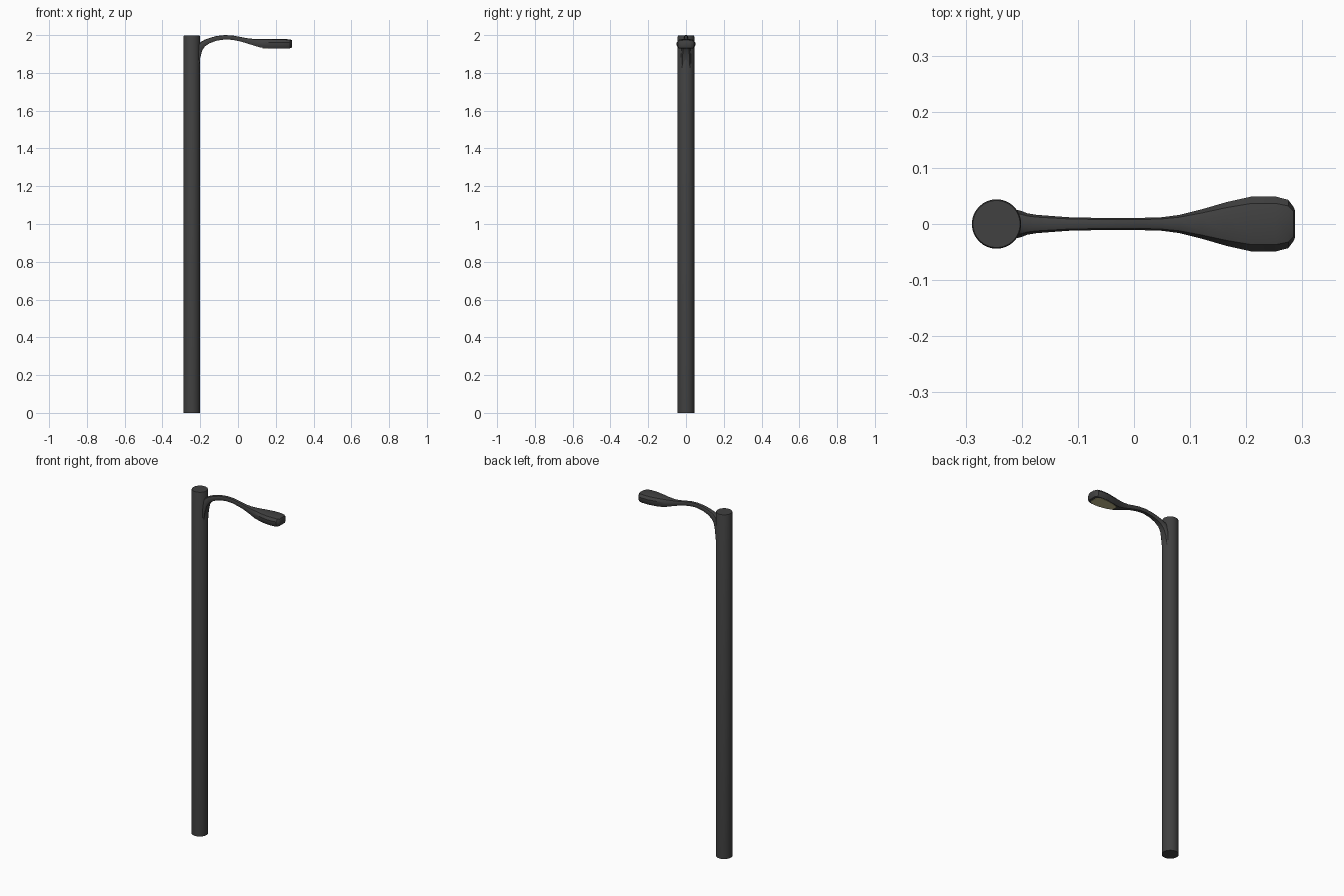
import bpy, bmesh, math

if "Cube" in bpy.data.objects:
    bpy.data.objects.remove(bpy.data.objects["Cube"])


def material(name, rgb):
    m = bpy.data.materials.new(name)
    m.diffuse_color = (*rgb, 1)
    m.use_nodes = True
    m.node_tree.nodes["Principled BSDF"].inputs["Base Color"].default_value = m.diffuse_color
    return m


dark = material("dark grey metal", (0.052, 0.052, 0.052))
glow = material("pale yellow lens", (0.55, 0.50, 0.27))


def finish(bm, name, mat, angle=30):
    bmesh.ops.recalc_face_normals(bm, faces=bm.faces)
    me = bpy.data.meshes.new(name)
    bm.to_mesh(me)
    bm.free()
    ob = bpy.data.objects.new(name, me)
    bpy.context.collection.objects.link(ob)
    me.materials.append(mat)
    bpy.context.view_layer.objects.active = ob
    ob.select_set(True)
    bpy.ops.object.shade_smooth_by_angle(angle=math.radians(angle))
    ob.select_set(False)
    return ob


def loft(bm, rings):
    vs = [[bm.verts.new(p) for p in r] for r in rings]
    n = len(vs[0])
    for a, b in zip(vs, vs[1:]):
        for i in range(n):
            j = (i + 1) % n
            bm.faces.new((a[i], a[j], b[j], b[i]))
    bm.faces.new(vs[0])
    bm.faces.new(vs[-1])


# Pole: straight tube with a tiny rounded top edge
bm = bmesh.new()
N = 32
loft(bm, [[(-0.245 + r * math.cos(2 * math.pi * i / N), r * math.sin(2 * math.pi * i / N), z)
           for i in range(N)]
          for r, z in ((0.044, 0), (0.044, 1.992), (0.042, 1.997))])
finish(bm, "pole", dark)

# Arm and lamp head: one loft of chamfered sections (x, half width, bottom, top)
sections = [
    (-0.212, 0.026, 1.770, 1.955), (-0.200, 0.023, 1.880, 1.962),
    (-0.190, 0.019, 1.918, 1.968), (-0.175, 0.0165, 1.940, 1.976),
    (-0.150, 0.0145, 1.957, 1.985), (-0.115, 0.012, 1.970, 1.995),
    (-0.070, 0.011, 1.977, 2.000), (-0.030, 0.011, 1.975, 1.998),
    (0.010, 0.011, 1.967, 1.991), (0.045, 0.0115, 1.957, 1.984),
    (0.080, 0.016, 1.946, 1.980), (0.120, 0.026, 1.934, 1.979),
    (0.165, 0.039, 1.930, 1.979), (0.210, 0.049, 1.930, 1.979),
    (0.252, 0.049, 1.930, 1.979), (0.275, 0.043, 1.930, 1.977),
    (0.284, 0.031, 1.933, 1.974), (0.287, 0.024, 1.938, 1.968),
]
outline = [(1, 0.3), (1, 0.65), (0.75, 0.93), (0.4, 1), (-0.4, 1), (-0.75, 0.93),
           (-1, 0.65), (-1, 0.3), (-0.82, 0), (0.82, 0)]
bm = bmesh.new()
loft(bm, [[(x, w * u, b + (t - b) * v) for u, v in outline] for x, w, b, t in sections])
finish(bm, "arm_and_lamp_head", dark)

# Lens: thin rounded plate under the head
bm = bmesh.new()
plan = [(0.130, 0.014), (0.145, 0.022), (0.170, 0.030), (0.210, 0.037),
        (0.245, 0.037), (0.264, 0.031), (0.273, 0.020)]
edge = [(x, w) for x, w in plan] + [(x, -w) for x, w in reversed(plan)]
loft(bm, [[(x, y, z) for x, y in edge] for z in (1.934, 1.9285)])
finish(bm, "lens", glow)
